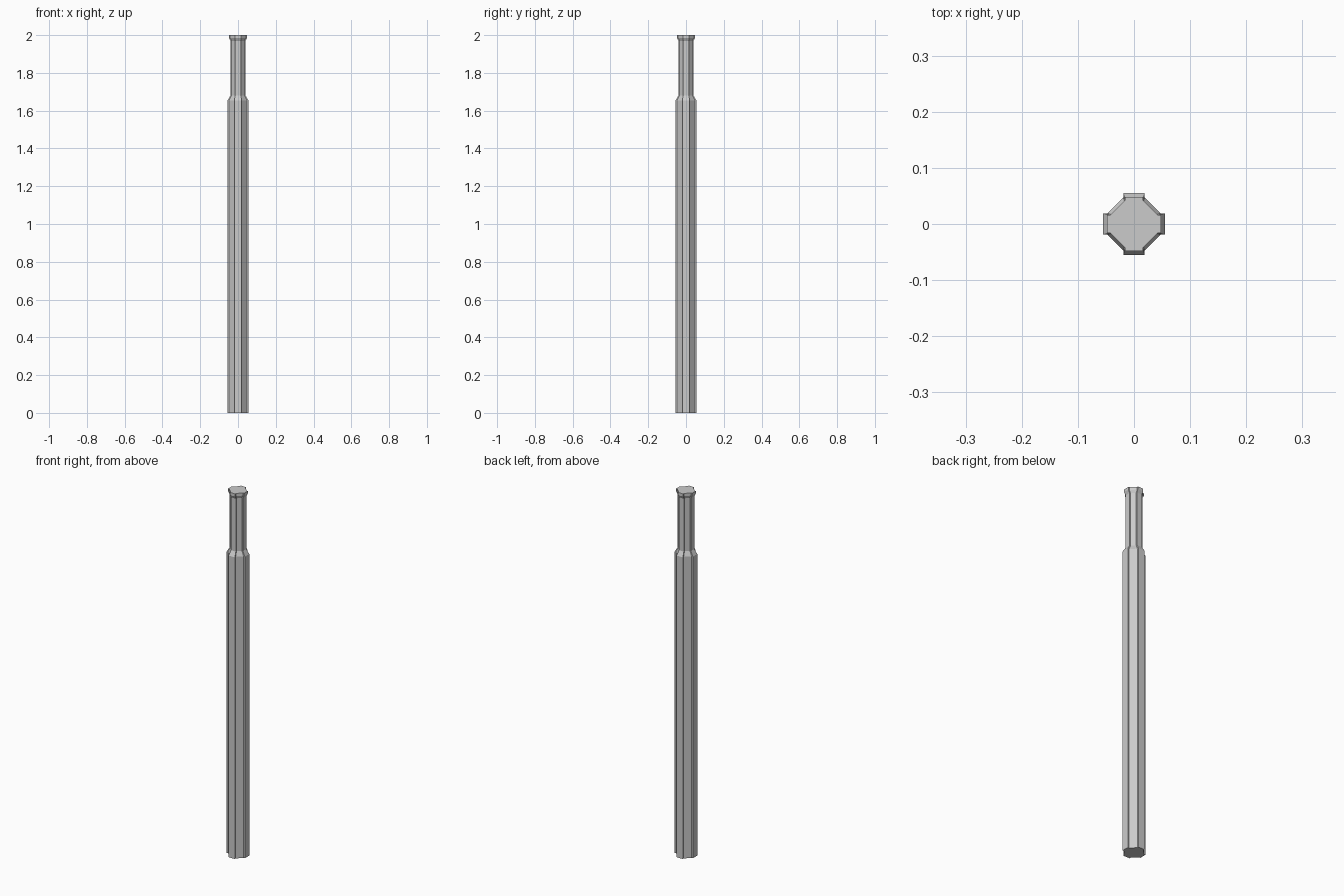
import bpy, bmesh

if "Cube" in bpy.data.objects:
    bpy.data.objects.remove(bpy.data.objects["Cube"])


def section(reach, arm, notch):
    """Cross outline: four flat arms joined by diagonal faces."""
    quarter = [(reach, -arm), (reach, arm), (notch, arm), (arm, notch)]
    pts = []
    for _ in range(4):
        pts += quarter
        quarter = [(-y, x) for x, y in quarter]
    return pts


def loft(name, levels):
    bm = bmesh.new()
    rings = [[bm.verts.new((x, y, z)) for x, y in section(r, a, n)]
             for z, r, a, n in levels]
    for low, high in zip(rings, rings[1:]):
        for i in range(len(low)):
            j = (i + 1) % len(low)
            bm.faces.new((low[i], low[j], high[j], high[i]))
    bm.faces.new(rings[0][::-1])
    bm.faces.new(rings[-1])
    bm.normal_update()
    mesh = bpy.data.meshes.new(name)
    bm.to_mesh(mesh)
    bm.free()
    obj = bpy.data.objects.new(name, mesh)
    bpy.context.collection.objects.link(obj)
    return obj


# Thick shaft, sloped shoulder, slim neck and flared rim: z, reach, arm, notch
loft("post", [
    (0.00, 0.055, 0.019, 0.047),
    (1.655, 0.055, 0.019, 0.047),
    (1.68, 0.040, 0.015, 0.034),
    (1.97, 0.040, 0.015, 0.034),
    (1.985, 0.048, 0.016, 0.042),
    (2.00, 0.048, 0.016, 0.042),
])
